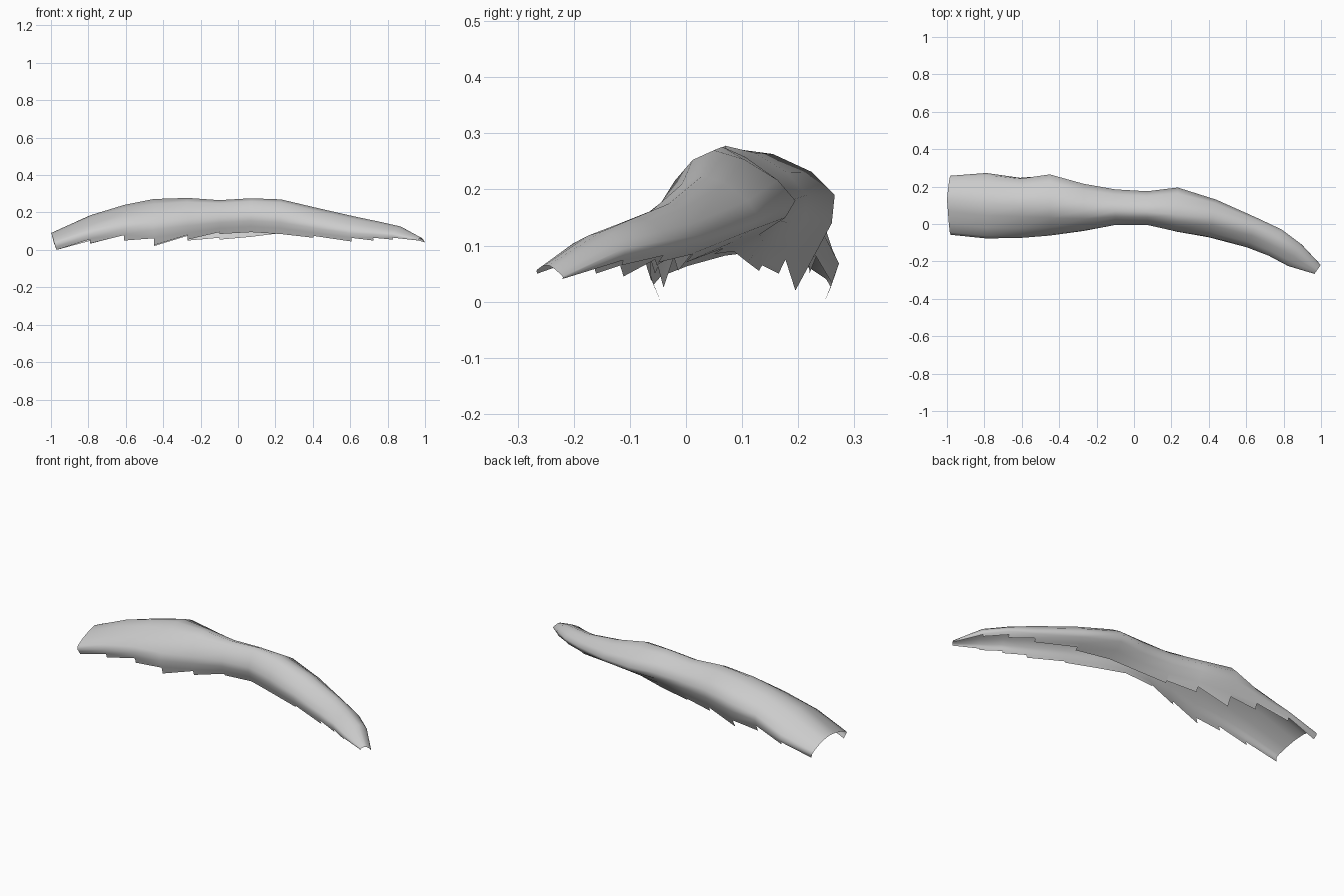
import bpy, bmesh
from mathutils import Vector

if "Cube" in bpy.data.objects:
    bpy.data.objects.remove(bpy.data.objects["Cube"])

# Stations along the shell: x, front y, front rim z, crest y, crest z,
# back bulge y, z, back rim y, z, tooth step height
STATIONS = [
    (-.97, -.045, 0, .13, .09, .25, .04, .247, 0, 0),
    (-.79, -.065, .035, .11, .185, .262, .09, .26, .033, .04),
    (-.61, -.065, .05, .10, .24, .242, .15, .22, .05, .04),
    (-.45, -.055, .025, .09, .272, .265, .19, .195, .02, .045),
    (-.27, -.035, .055, .07, .278, .215, .19, .165, .05, .025),
    (-.10, -.005, .085, .07, .266, .185, .18, .13, .055, .01),
    (.07, -.005, .095, .065, .276, .175, .18, .11, .07, 0),
    (.23, -.04, .085, .05, .27, .195, .18, .085, .09, 0),
    (.42, -.068, .065, .03, .225, .13, .15, .05, .085, .01),
    (.64, -.12, .045, -.03, .175, .03, .12, 0, .07, .03),
    (.76, -.165, .05, -.09, .15, -.03, .11, -.05, .07, .025),
    (.87, -.22, .055, -.15, .125, -.11, .095, -.115, .065, .025),
    (.98, -.265, .05, -.245, .065, -.22, .045, -.222, .04, 0),
]
STEPS = 3


def spline(keys):
    """Smooth curve through the key points."""
    k = [keys[0] * 2 - keys[1]] + keys + [keys[-1] * 2 - keys[-2]]
    out = []
    for i in range(1, len(k) - 2):
        a, b, c, d = k[i - 1:i + 3]
        for s in range(STEPS):
            t = s / STEPS
            out.append((b * 2 + (c - a) * t + (a * 2 - b * 5 + c * 4 - d) * t * t
                        + (b * 3 - a - c * 3 + d) * t ** 3) * .5)
    return out + [keys[-1]]


def section(st):
    """Arched cross-section, from front rim over the crest to back rim."""
    x, yf, zf, yt, zt, yb, zb, yr, zr, _ = st
    tuck = .03 * max(0, 1 - abs(x) / .9)
    keys = [Vector(p) for p in ((yf + tuck, zf), (yf, (zf + zt) / 2), (yt, zt),
                                (yb, zb), (yr, zr))]
    lean = max(0, x - .2) * .9          # section turns with the bend
    pts = []
    n = STEPS * 4
    for i, p in enumerate(spline(keys)):
        bow = -.03 * (1 - abs(i / n * 2 - 1)) if x < -.9 else 0
        pts.append(Vector((x + (p.x - yt) * lean + bow, p.x, p.y)))
    return pts


def raised(rim, above, step):
    """Point up the side from the rim, where a tooth ends."""
    return rim.lerp(above, min(.9, step / max(.01, above.z - rim.z)))


bm = bmesh.new()
rows = [section(s) for s in STATIONS]
inner = [[bm.verts.new(p) for p in r[1:-1]] for r in rows]

# Both rims: low tooth tip and raised notch at each station
tips, notches = [], []
for st, r in zip(STATIONS, rows):
    tip = [bm.verts.new(r[0]), bm.verts.new(r[-1])]
    tips.append(tip)
    if st[-1]:
        notches.append([bm.verts.new(raised(r[0], r[1], st[-1])),
                        bm.verts.new(raised(r[-1], r[-2], st[-1]))])
    else:
        notches.append(tip)

# Panels: teeth point to the outer ends on each half
for i in range(len(rows) - 1):
    left = STATIONS[i][0] < 0
    lo = tips[i] if left else notches[i]
    hi = notches[i + 1] if left else tips[i + 1]
    a = [lo[0]] + inner[i] + [lo[1]]
    b = [hi[0]] + inner[i + 1] + [hi[1]]
    for j in range(len(a) - 1):
        bm.faces.new((a[j], b[j], b[j + 1], a[j + 1]))

mesh = bpy.data.meshes.new("arched_shell")
bm.to_mesh(mesh)
bm.free()
shell = bpy.data.objects.new("arched_shell", mesh)
bpy.context.collection.objects.link(shell)
for p in mesh.polygons:
    p.use_smooth = True
